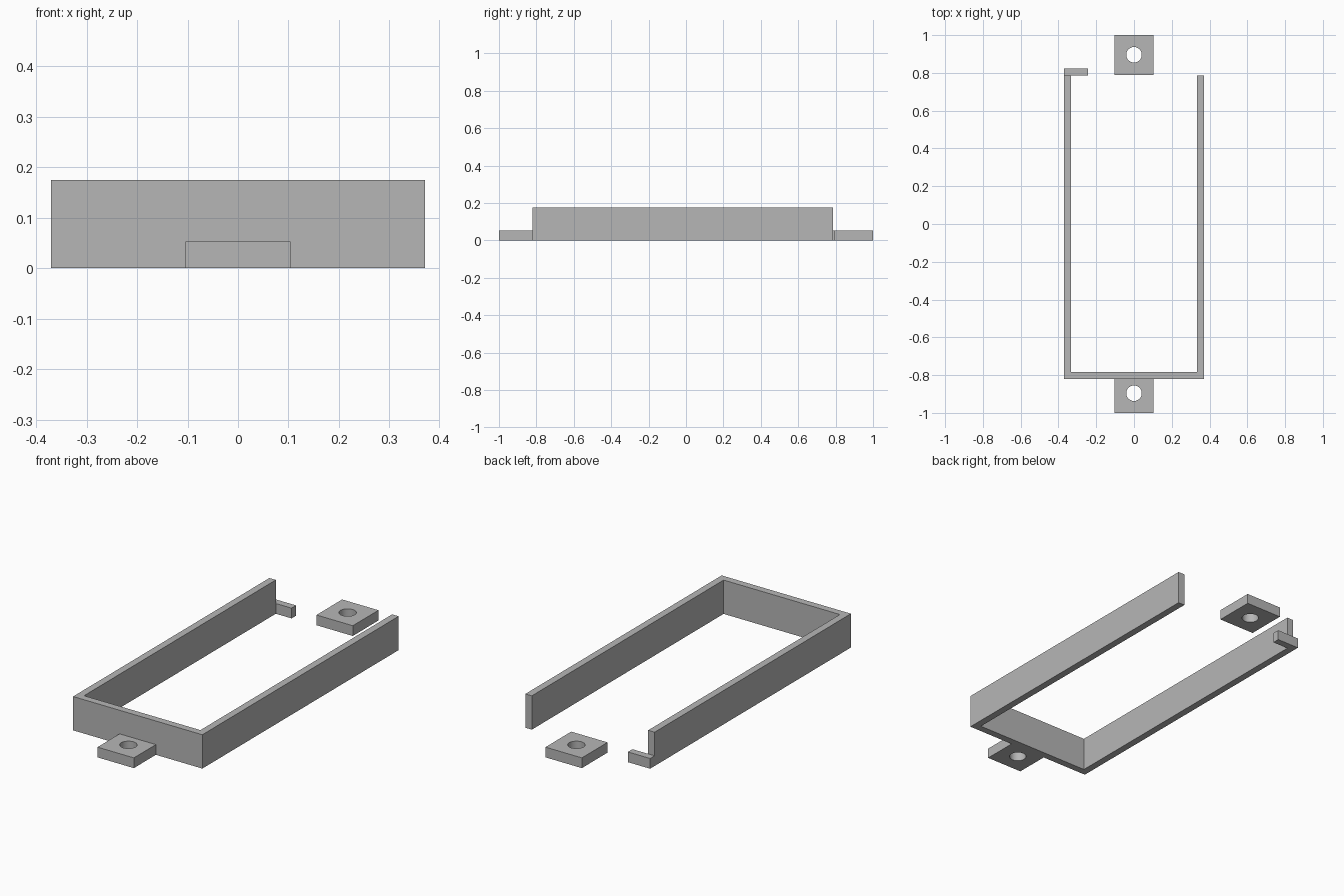
import bpy, bmesh
from math import cos, sin, tau

cube = bpy.data.objects.get("Cube")
if cube:
    bpy.data.objects.remove(cube)

grey = bpy.data.materials.new("plain grey")
grey.use_nodes = True
colour = (0.47, 0.47, 0.47, 1)
grey.diffuse_color = colour
grey.node_tree.nodes["Principled BSDF"].inputs["Base Color"].default_value = colour

WALL_H, TAB_H = 0.175, 0.053
HALF_W, WALL = 0.37, 0.037
FRONT, BACK = -0.82, 0.785
TAB, HOLE_R, HOLE_Y = 0.104, 0.041, 0.896


def plate(name, outlines, height):
    """Extrude flat outlines up from the ground; inner outlines become holes."""
    curve = bpy.data.curves.new(name, 'CURVE')
    curve.dimensions = '2D'
    curve.fill_mode = 'BOTH'
    curve.extrude = height / 2
    for points in outlines:
        spline = curve.splines.new('POLY')
        spline.points.add(len(points) - 1)
        for p, (x, y) in zip(spline.points, points):
            p.co = (x, y, 0, 1)
        spline.use_cyclic_u = True
        spline.use_smooth = False
    helper = bpy.data.objects.new(name + " outline", curve)
    mesh = bpy.data.meshes.new_from_object(helper)
    bpy.data.objects.remove(helper)
    bpy.data.curves.remove(curve)

    # Weld the caps to the sides and stand the part on the ground
    bm = bmesh.new()
    bm.from_mesh(mesh)
    bmesh.ops.remove_doubles(bm, verts=bm.verts, dist=0.0001)
    bmesh.ops.recalc_face_normals(bm, faces=bm.faces)
    bmesh.ops.translate(bm, verts=bm.verts, vec=(0, 0, height / 2))
    bm.to_mesh(mesh)
    bm.free()
    mesh.name = name
    mesh.materials.clear()
    mesh.materials.append(grey)
    obj = bpy.data.objects.new(name, mesh)
    bpy.context.collection.objects.link(obj)
    bpy.ops.object.select_all(action='DESELECT')
    obj.select_set(True)
    bpy.context.view_layer.objects.active = obj
    bpy.ops.object.shade_smooth_by_angle()
    return obj


def rect(x0, x1, y0, y1):
    return [(x0, y0), (x1, y0), (x1, y1), (x0, y1)]


def circle(y, radius, sides=32):
    return [(radius * cos(tau * i / sides), y + radius * sin(tau * i / sides))
            for i in range(sides)]


# Three-sided frame, open at the back
inner = HALF_W - WALL
plate("frame", [[
    (-HALF_W, FRONT), (HALF_W, FRONT), (HALF_W, BACK), (inner, BACK),
    (inner, FRONT + WALL), (-inner, FRONT + WALL), (-inner, BACK), (-HALF_W, BACK),
]], WALL_H)

# Low lip turning in at the back of the right wall
plate("back_lip", [rect(-HALF_W, -0.243, BACK, BACK + WALL)], TAB_H)

# Screw tabs with round holes
plate("front_tab", [rect(-TAB, TAB, -1, FRONT), circle(-HOLE_Y, HOLE_R)], TAB_H)
plate("back_tab", [rect(-TAB, TAB, 0.79, 1), circle(HOLE_Y, HOLE_R)], TAB_H)
